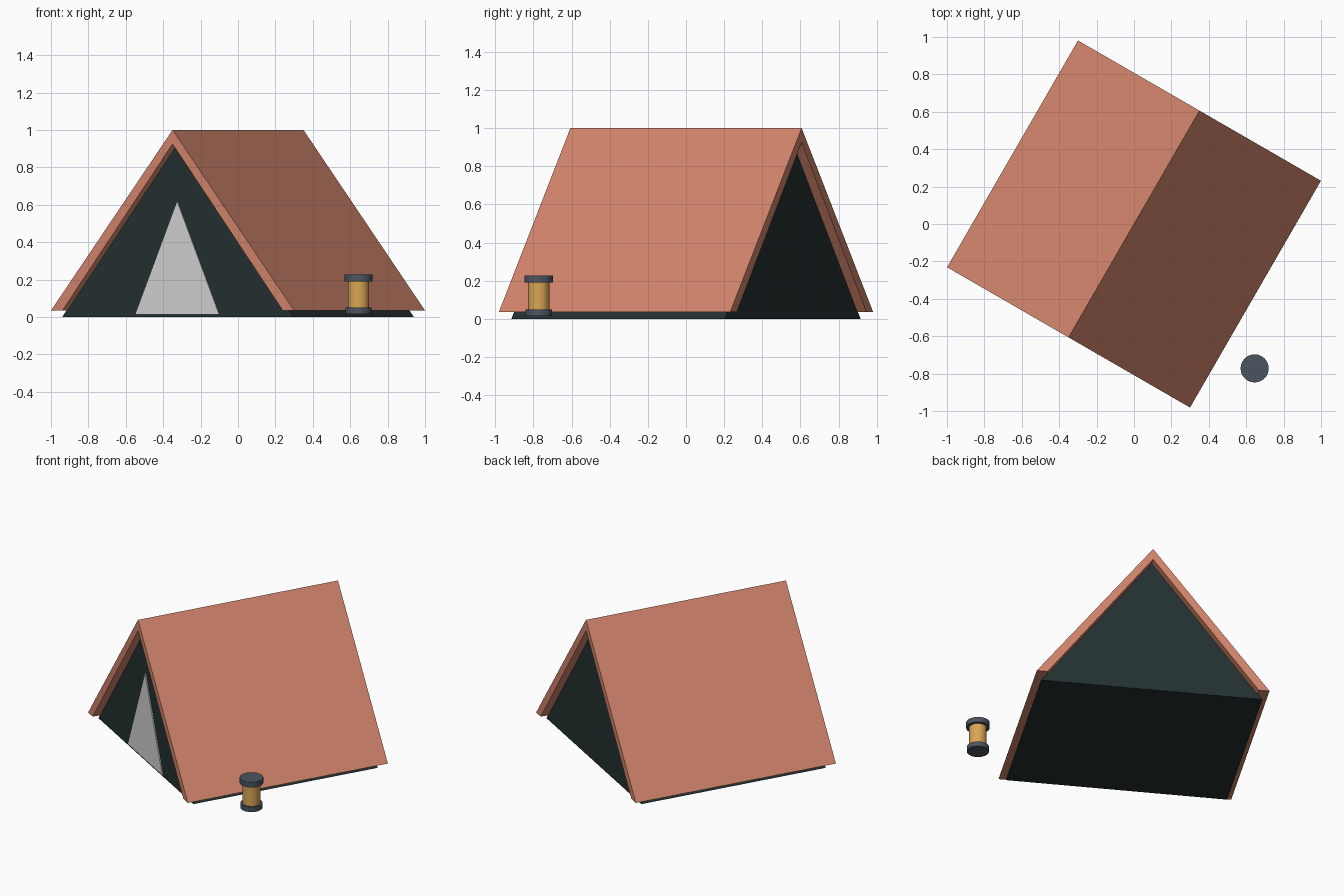
import bpy, bmesh
from math import radians
from mathutils import Matrix

cube = bpy.data.objects.get("Cube")
if cube:
    bpy.data.objects.remove(cube, do_unlink=True)

TURN = Matrix.Rotation(radians(-30), 4, "Z")


def material(name, rgb):
    m = bpy.data.materials.new(name)
    m.use_nodes = True
    m.diffuse_color = (*rgb, 1)
    m.node_tree.nodes["Principled BSDF"].inputs["Base Color"].default_value = (*rgb, 1)
    return m


canvas = material("coral canvas", (0.65, 0.235, 0.15))
dark = material("dark green lining", (0.018, 0.03, 0.03))
flap = material("pale flap", (0.65, 0.65, 0.65))
glow = material("amber glass", (0.70, 0.38, 0.09))
metal = material("slate metal", (0.07, 0.09, 0.12))


def extrude_profile(name, profile, y0, y1, mat):
    """Extrude an x-z outline along the tent's length and turn it into place."""
    bm = bmesh.new()
    face = bm.faces.new([bm.verts.new((x, y0, z)) for x, z in profile])
    new = bmesh.ops.extrude_face_region(bm, geom=[face])["geom"]
    verts = [g for g in new if isinstance(g, bmesh.types.BMVert)]
    bmesh.ops.translate(bm, verts=verts, vec=(0, y1 - y0, 0))
    bmesh.ops.recalc_face_normals(bm, faces=bm.faces)
    mesh = bpy.data.meshes.new(name)
    bm.to_mesh(mesh)
    bm.free()
    mesh.materials.append(mat)
    obj = bpy.data.objects.new(name, mesh)
    obj.matrix_world = TURN
    bpy.context.collection.objects.link(obj)


def cylinder(name, radius, z0, z1, mat):
    bpy.ops.mesh.primitive_cylinder_add(
        vertices=32, radius=radius, depth=z1 - z0, location=(0.645, -0.772, (z0 + z1) / 2))
    obj = bpy.context.object
    obj.name = name
    obj.data.materials.append(mat)
    bpy.ops.object.shade_smooth_by_angle(angle=radians(40))


# Tent: overhanging roof, closed inner body, door flap on the front gable
extrude_profile("roof", [(-0.75, 0.035), (0, 1), (0.75, 0.035),
                         (0.68, 0.035), (0, 0.925), (-0.68, 0.035)], -0.70, 0.70, canvas)
extrude_profile("inner_body", [(-0.713, 0), (0, 0.928), (0.713, 0)], -0.645, 0.645, dark)
extrude_profile("door_flap", [(-0.26, 0.012), (0, 0.62), (0.26, 0.012)], -0.652, -0.644, flap)

# Lantern
cylinder("lantern_base", 0.07, 0.016, 0.05, metal)
cylinder("lantern_glass", 0.056, 0.045, 0.195, glow)
cylinder("lantern_cap", 0.075, 0.19, 0.227, metal)
